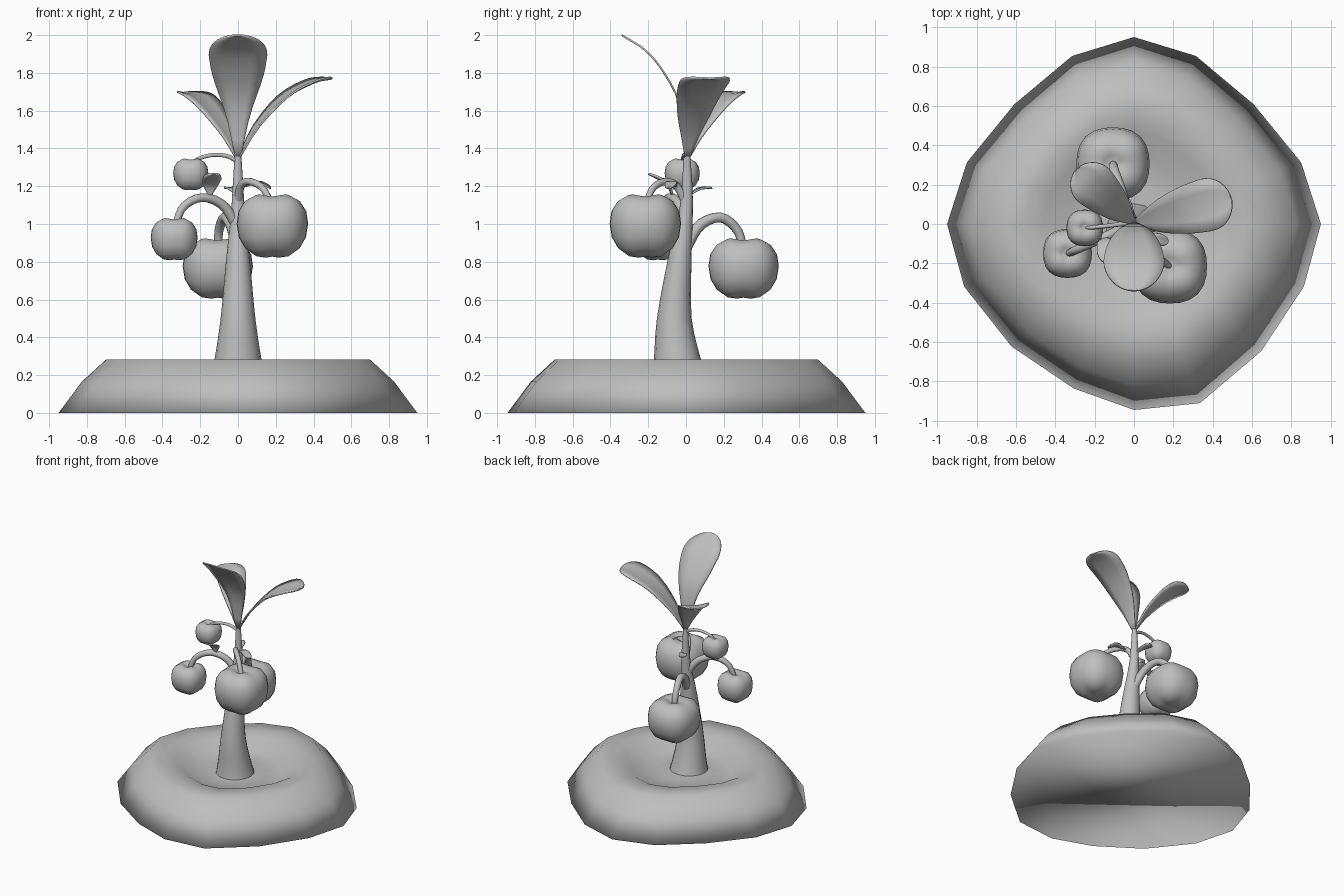
import bpy, bmesh, math
from mathutils import Vector

cube = bpy.data.objects.get("Cube")
if cube:
    bpy.data.objects.remove(cube, do_unlink=True)

GREY = (0.52, 0.52, 0.52, 1)
grey = bpy.data.materials.new("plain grey")
grey.use_nodes = True
grey.diffuse_color = GREY
grey.node_tree.nodes["Principled BSDF"].inputs["Base Color"].default_value = GREY


def path_at(points, t):
    """Catmull-Rom point at t in 0..1 through control points of any dimension."""
    pts = [tuple(2 * a - b for a, b in zip(points[0], points[1])), *points,
           tuple(2 * a - b for a, b in zip(points[-1], points[-2]))]
    s = t * (len(points) - 1)
    k = min(int(s), len(points) - 2)
    t = s - k
    return [0.5 * (2 * b + (c - a) * t + (2 * a - 5 * b + 4 * c - d) * t * t
                   + (3 * b - a - 3 * c + d) * t ** 3)
            for a, b, c, d in zip(*pts[k:k + 4])]


def smooth_path(points, count):
    return [path_at(points, i / count) for i in range(count + 1)]


def loft(name, rings, closed=True, caps=(False, False), angle=180):
    """Skin a list of equal point rows into one smooth object."""
    bm = bmesh.new()
    rows = [[bm.verts.new(p) for p in ring] for ring in rings]
    n = len(rows[0])
    for low, high in zip(rows, rows[1:]):
        for j in range(n if closed else n - 1):
            k = (j + 1) % n
            bm.faces.new((low[j], low[k], high[k], high[j]))
    if caps[0]:
        bm.faces.new(rows[0][::-1])
    if caps[1]:
        bm.faces.new(rows[-1])
    bmesh.ops.remove_doubles(bm, verts=bm.verts, dist=0.0001)
    bmesh.ops.recalc_face_normals(bm, faces=bm.faces)
    mesh = bpy.data.meshes.new(name)
    bm.to_mesh(mesh)
    bm.free()
    mesh.materials.append(grey)
    obj = bpy.data.objects.new(name, mesh)
    bpy.context.collection.objects.link(obj)
    bpy.ops.object.select_all(action='DESELECT')
    obj.select_set(True)
    bpy.context.view_layer.objects.active = obj
    bpy.ops.object.shade_smooth_by_angle(angle=math.radians(angle))
    return obj


def circle(n):
    return [2 * math.pi * j / n for j in range(n)]


def tube(name, points, r0, r1, sides=10, count=14):
    path = [Vector(p) for p in smooth_path(points, count)]
    # the stems arch in upright planes, so a level side axis is steady
    flat = path[-1] - path[0]
    level = Vector((-flat.y, flat.x, 0)).normalized()
    rings = []
    for i, p in enumerate(path):
        tangent = (path[min(i + 1, count)] - path[max(i - 1, 0)]).normalized()
        side = (level - tangent * level.dot(tangent)).normalized()
        up = tangent.cross(side)
        r = r0 + (r1 - r0) * i / count
        rings.append([p + r * (side * math.cos(a) + up * math.sin(a)) for a in circle(sides)])
    return loft(name, rings, caps=(True, True), angle=50)


def fruit(name, centre, radius, half):
    """Squat four-lobed fruit with a dimpled top."""
    profile = [(0, -0.94), (0.25, -1), (0.5, -0.97), (0.77, -0.76), (0.94, -0.4), (1, 0.08),
               (0.95, 0.52), (0.78, 0.84), (0.5, 0.99), (0.24, 0.93), (0, 0.72)]
    c = Vector(centre)
    rings = []
    for r, z in profile:
        ring = []
        for a in circle(24):
            lobe = math.cos(4 * a)
            s = radius * r * (1 - 0.03 * lobe)
            ring.append(c + Vector((s * math.cos(a), s * math.sin(a),
                                    half * z * (1 - 0.06 * r * (1 + lobe)))))
        rings.append(ring)
    return loft(name, rings)


def leaf(name, base, heading, path, width, cup=0.12):
    """Paddle leaf with a round end; path is (outward, up) from the base."""
    out = Vector((math.cos(heading), math.sin(heading), 0))
    side = Vector((-out.y, out.x, 0))
    widest = 0.7
    widths = [(0.08,), (0.36,), (0.68,), (0.9,), (1,)]
    count = 18
    rings = []
    for i in range(count + 1):
        t = math.sin(i / count * math.pi / 2)  # rows crowd towards the tip
        if t < widest:
            w = path_at(widths, t / widest)[0]
        else:
            w = math.sqrt(max(0.002, 1 - ((t - widest) / (1 - widest)) ** 2))
        u, z = path_at(path, t)
        mid = Vector(base) + out * u + Vector((0, 0, z))
        rings.append([mid + side * (width * w * k) + Vector((0, 0, cup * width * w * k * k))
                      for k in (-1, -0.5, 0, 0.5, 1)])
    obj = loft(name, rings, closed=False)
    solid = obj.modifiers.new("thickness", 'SOLIDIFY')
    solid.thickness = 0.01
    solid.offset = 0
    return obj


# Mound of soil with a shallow hollow and a flat underside
rim = [0.95, 0.905, 0.86, 0.91, 0.95, 0.91, 0.86, 0.905,
       0.95, 0.92, 0.88, 0.89, 0.945, 0.97, 0.914, 0.92]
mound_profile = [(1, 0), (0.87, 0.165), (0.735, 0.283), (0.6, 0.283),
                 (0.5, 0.268), (0.37, 0.2), (0.2, 0.2), (0, 0.21)]
mound_angles = [a - 0.04 * math.sin(4 * a) for a in circle(16)]
loft("soil_mound", [[(s * r * math.cos(a), s * r * math.sin(a), z)
                     for a, r in zip(mound_angles, rim)] for s, z in mound_profile],
     caps=(True, False))

# Curved tapering trunk: (centre y, height, radius)
trunk = smooth_path([(-0.035, 0.18, 0.147), (-0.045, 0.28, 0.125), (-0.062, 0.5, 0.092),
                     (-0.035, 0.8, 0.064), (-0.002, 1.05, 0.038), (0.006, 1.2, 0.028),
                     (0.005, 1.36, 0.018)], 18)
loft("trunk", [[(r * math.cos(a), y + r * math.sin(a), z) for a in circle(16)]
               for y, z, r in trunk], caps=(True, True), angle=50)

# Fruits
fruit("front_fruit", (0.182, -0.215, 0.99), 0.195, 0.168)
fruit("back_fruit", (-0.107, 0.305, 0.765), 0.192, 0.16)
fruit("right_fruit", (-0.338, -0.15, 0.92), 0.128, 0.112)
fruit("top_fruit", (-0.25, -0.02, 1.263), 0.096, 0.084)

# Arching fruit stems
tube("front_stem", [(0, 0, 1.11), (0.015, -0.05, 1.2), (0.06, -0.11, 1.225),
                    (0.13, -0.175, 1.19), (0.18, -0.215, 1.1)], 0.022, 0.017)
tube("back_stem", [(0, -0.01, 0.86), (-0.035, 0.07, 0.99), (-0.07, 0.18, 1.035),
                   (-0.1, 0.27, 0.97), (-0.107, 0.305, 0.86)], 0.032, 0.022)
tube("right_stem", [(0, 0, 0.98), (-0.08, -0.035, 1.1), (-0.19, -0.085, 1.14),
                    (-0.29, -0.13, 1.09), (-0.335, -0.15, 0.98)], 0.028, 0.019)
tube("top_stem", [(0, 0.005, 1.33), (-0.06, 0, 1.36), (-0.14, -0.01, 1.365),
                  (-0.22, -0.018, 1.34), (-0.25, -0.02, 1.3)], 0.012, 0.01)

# Crown leaves
crown = (0, 0.005, 1.34)
leaf("front_leaf", crown, math.radians(-90),
     [(0, 0), (0.035, 0.28), (0.115, 0.45), (0.215, 0.575), (0.345, 0.66)], 0.155, 0)
leaf("left_leaf", crown, math.radians(14),
     [(0, 0), (0.1, 0.17), (0.25, 0.325), (0.4, 0.405), (0.51, 0.43)], 0.135)
leaf("back_right_leaf", crown, math.radians(137),
     [(0, 0), (0.08, 0.14), (0.2, 0.27), (0.3, 0.335), (0.4, 0.355)], 0.115)

# Small leaflets on the stems
leaf("right_leaflet", (-0.15, -0.07, 1.14), math.radians(-80),
     [(0, 0), (0.03, 0.07), (0.13, 0.125)], 0.05)
leaf("front_leaflet", (0.04, -0.05, 1.2), math.radians(-18),
     [(0, 0), (0.07, 0.02), (0.14, -0.01)], 0.03)
leaf("back_leaflet", (0, 0.01, 1.15), math.radians(115),
     [(0, 0), (0.07, 0.035), (0.14, 0.04)], 0.03)
